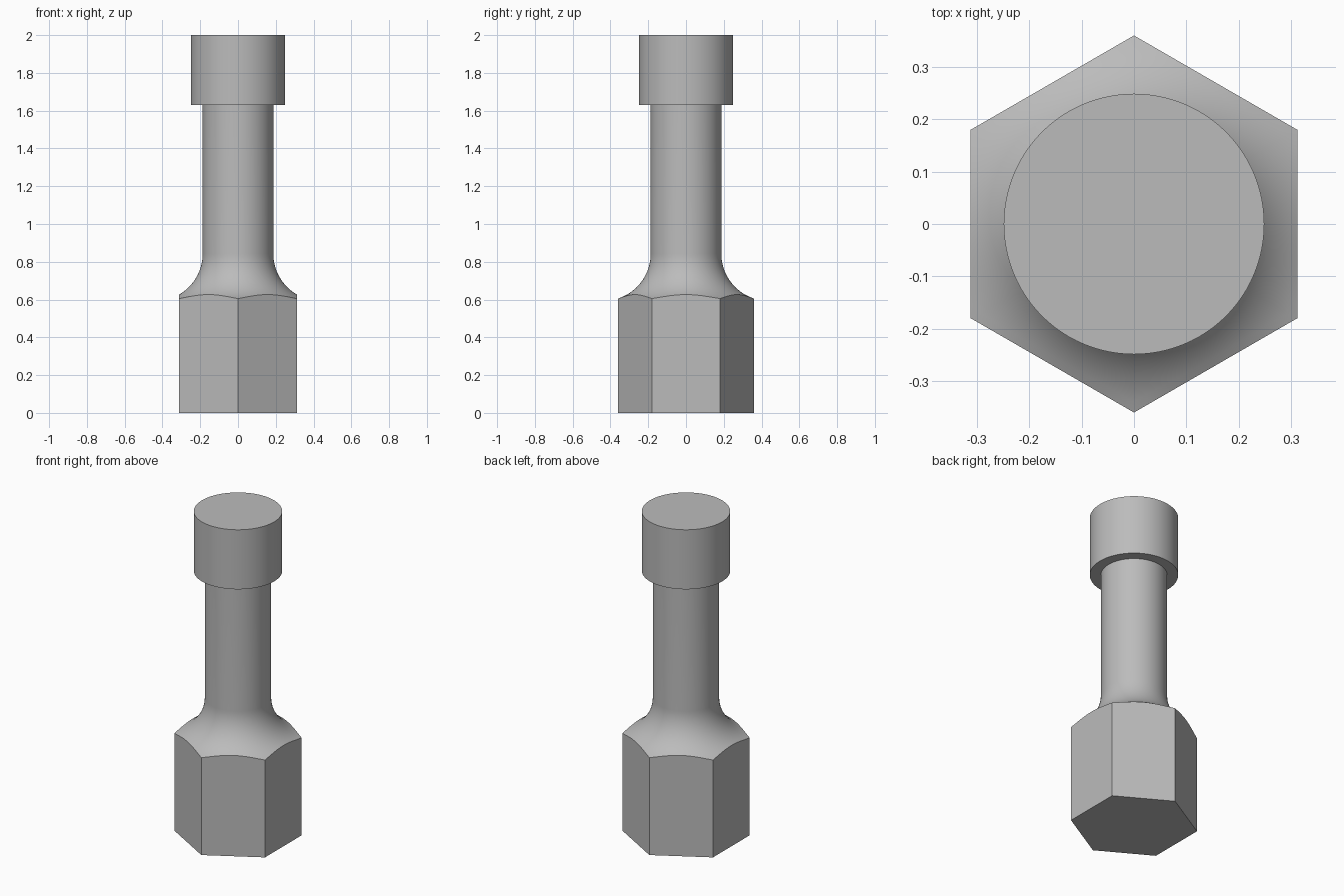
import bpy, bmesh, math

cube = bpy.data.objects.get("Cube")
if cube:
    bpy.data.objects.remove(cube, do_unlink=True)

SEGMENTS = 96          # multiple of six, so the hexagon corners fall on points
FLAT = 0.312           # hexagon centre to flat
SHAFT = 0.187
HEAD = 0.249
FILLET = 0.25
FILLET_TOP = 0.843
HEAD_BASE = 1.63
TOP = 2.0

steel = bpy.data.materials.new("grey steel")
steel.use_nodes = True
colour = (0.5, 0.5, 0.5, 1)
steel.diffuse_color = colour
steel.node_tree.nodes["Principled BSDF"].inputs["Base Color"].default_value = colour


def hex_radius(angle):
    """Distance from the axis to the hexagon, flats facing +x and -x."""
    sector = math.pi / 3
    return FLAT / math.cos((angle + sector / 2) % sector - sector / 2)


def fillet_height(radius):
    """Height of the concave arc that flares from the shaft."""
    return FILLET_TOP - math.sqrt(FILLET**2 - (FILLET - radius + SHAFT)**2)


def build(name, rings):
    """Skin a stack of rings, each a function angle -> (radius, height)."""
    bm = bmesh.new()
    angles = [math.tau * (i + 0.5 - 0.5) / SEGMENTS for i in range(SEGMENTS)]
    rows = []
    for ring in rings:
        row = []
        for a in angles:
            r, z = ring(a)
            row.append(bm.verts.new((r * math.cos(a), r * math.sin(a), z)))
        rows.append(row)
    for low, high in zip(rows, rows[1:]):
        for i in range(SEGMENTS):
            j = (i + 1) % SEGMENTS
            bm.faces.new((low[i], low[j], high[j], high[i]))
    bm.faces.new(rows[0][::-1])
    bm.faces.new(rows[-1])
    mesh = bpy.data.meshes.new(name)
    bm.to_mesh(mesh)
    bm.free()
    mesh.materials.append(steel)
    obj = bpy.data.objects.new(name, mesh)
    bpy.context.collection.objects.link(obj)
    bpy.ops.object.select_all(action='DESELECT')
    obj.select_set(True)
    bpy.context.view_layer.objects.active = obj
    bpy.ops.object.shade_smooth_by_angle(angle=math.radians(30))
    return obj


def flare(t):
    """Ring on the fillet: t = 0 at the hexagon edge, 1 at the shaft."""
    def ring(a):
        r = SHAFT + (hex_radius(a) - SHAFT) * (1 - t)**2
        return r, fillet_height(r)
    return ring


# Hexagonal base, concave flare and shaft as one continuous body
STEPS = 16
body = [lambda a: (hex_radius(a), 0)]
body += [flare(i / STEPS) for i in range(STEPS + 1)]
body += [lambda a: (SHAFT, HEAD_BASE + 0.01)]
build("hex_base_and_shaft", body)

# Plain cylindrical head
build("round_head", [lambda a: (HEAD, HEAD_BASE), lambda a: (HEAD, TOP)])
